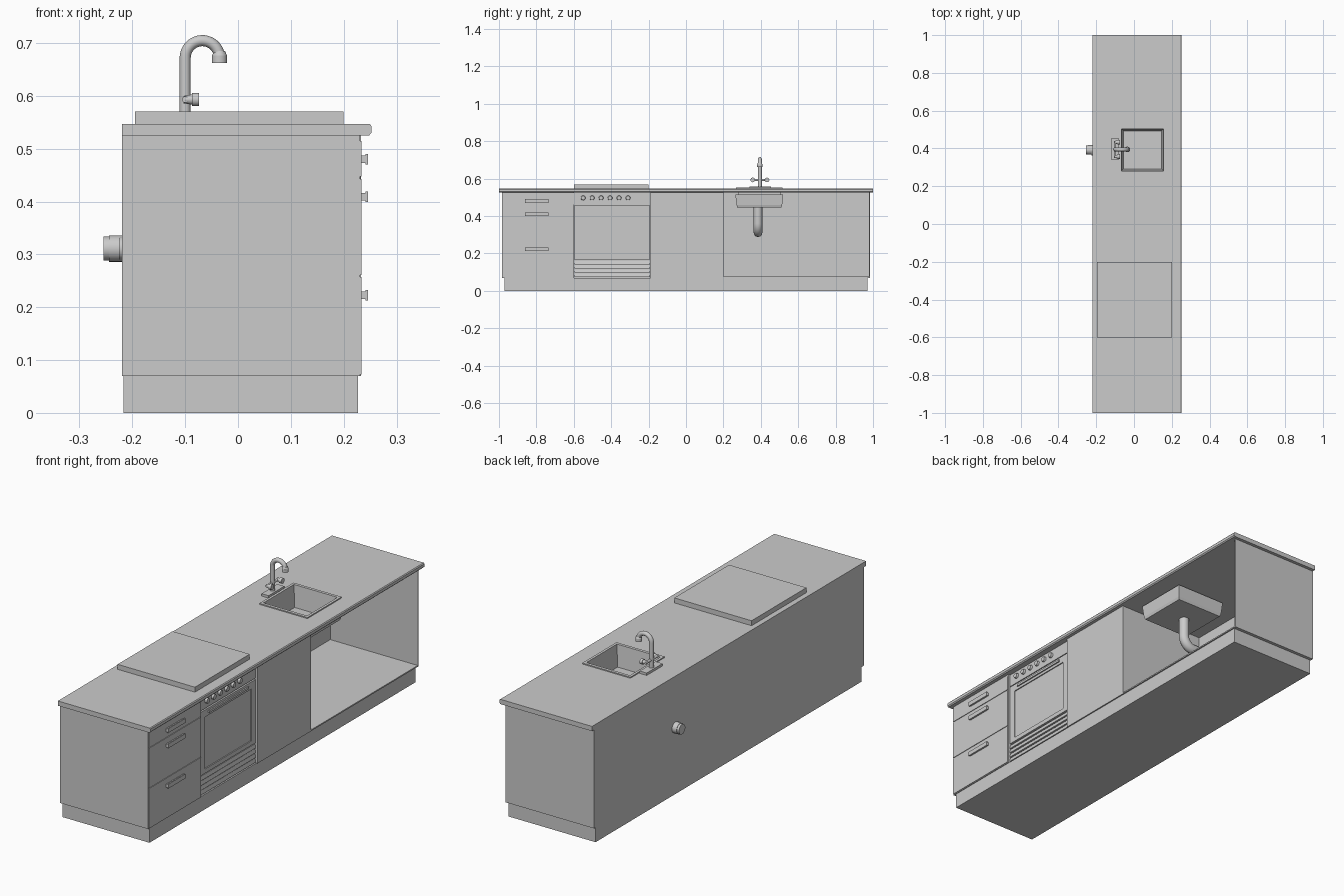
import bpy, bmesh
from math import pi, sin, cos
from mathutils import Matrix, Vector

if "Cube" in bpy.data.objects:
    bpy.data.objects.remove(bpy.data.objects["Cube"])


def finish(name, bm, smooth=False):
    bmesh.ops.recalc_face_normals(bm, faces=bm.faces)
    me = bpy.data.meshes.new(name)
    bm.to_mesh(me)
    bm.free()
    ob = bpy.data.objects.new(name, me)
    bpy.context.collection.objects.link(ob)
    if smooth:
        smooth_angle(ob)
    return ob


def select(ob):
    bpy.ops.object.select_all(action='DESELECT')
    ob.select_set(True)
    bpy.context.view_layer.objects.active = ob


def smooth_angle(ob):
    select(ob)
    bpy.ops.object.shade_smooth_by_angle(angle=0.6)


def box(name, x, y, z):
    bm = bmesh.new()
    bmesh.ops.create_cube(bm, size=1)
    for v in bm.verts:
        v.co = [r[0] + (c + 0.5) * (r[1] - r[0]) for c, r in zip(v.co, (x, y, z))]
    return finish(name, bm)


def extrude_y(name, profile, y0, y1):
    bm = bmesh.new()
    f = bm.faces.new([bm.verts.new((x, y0, z)) for x, z in profile])
    r = bmesh.ops.extrude_face_region(bm, geom=[f])
    bmesh.ops.translate(bm, vec=(0, y1 - y0, 0),
                        verts=[v for v in r['geom'] if isinstance(v, bmesh.types.BMVert)])
    return finish(name, bm)


def rod(name, a, b, r1, r2=None, n=24):
    a, b = Vector(a), Vector(b)
    d = b - a
    bm = bmesh.new()
    rot = d.to_track_quat('Z', 'Y').to_matrix().to_4x4()
    bmesh.ops.create_cone(bm, cap_ends=True, segments=n, radius1=r1,
                          radius2=r1 if r2 is None else r2, depth=d.length,
                          matrix=Matrix.Translation((a + b) / 2) @ rot)
    return finish(name, bm, True)


def tube(name, pts, r):
    cu = bpy.data.curves.new(name, 'CURVE')
    cu.dimensions = '3D'
    cu.bevel_depth = r
    cu.bevel_resolution = 4
    cu.use_fill_caps = True
    sp = cu.splines.new('POLY')
    sp.points.add(len(pts) - 1)
    for p, c in zip(sp.points, pts):
        p.co = (*c, 1)
    ob = bpy.data.objects.new(name, cu)
    bpy.context.collection.objects.link(ob)
    select(ob)
    bpy.ops.object.convert(target='MESH')
    smooth_angle(bpy.context.object)


def arc_xz(cx, cz, r, a0, a1, y, n=12):
    return [(cx + r * cos(a0 + (a1 - a0) * i / n), y,
             cz + r * sin(a0 + (a1 - a0) * i / n)) for i in range(n + 1)]


# plinth and carcass
XB, XF, Z0, Z1 = -0.22, 0.231, 0.07, 0.525
T = 0.006
box("plinth", (-0.217, 0.227), (-0.97, 0.97), (0, Z0))
box("drawer_cabinet", (XB, XF), (-0.985, -0.6), (Z0, Z1))
box("oven_body", (XB, 0.216), (-0.6, -0.19), (Z0, Z1))
box("closed_cabinet", (XB, 0.233), (-0.19, 0.2), (Z0, Z1))
box("niche_back", (XB, XB + T), (0.2, 0.985), (Z0, Z1))
box("niche_floor", (XB, 0.233), (0.2, 0.985), (Z0, Z0 + T))
box("niche_side", (XB, 0.233), (0.985 - T, 0.985), (Z0, Z1))

# worktop with rounded front edge and sink cut-out
edge = [(0.2525, 0.543), (0.2525, 0.53), (0.248, 0.525)]
top = extrude_y("worktop", [(XB, Z1), (XB, 0.547), (0.249, 0.547)] + edge, -1, 1)
cutter = box("sink_cutter", (-0.069, 0.159), (0.279, 0.505), (0.4, 0.6))
cutter.hide_render = True
mod = top.modifiers.new("sink_hole", 'BOOLEAN')
mod.operation = 'DIFFERENCE'
mod.object = cutter
select(top)
bpy.ops.object.modifier_apply(modifier=mod.name)
bpy.data.objects.remove(cutter)

# hob
box("hob", (-0.195, 0.2), (-0.6, -0.2), (0.547, 0.57))

# drawer fronts with T-section handles
for i, (a, b, h) in enumerate([(0.447, 0.515, 0.48), (0.261, 0.443, 0.409), (0.073, 0.257, 0.223)]):
    box(f"drawer_front_{i}", (XF - 0.004, 0.234), (-0.983, -0.603), (a, b))
    s = 0.007
    prof = [(0.233, h - s), (0.241, h - s), (0.241, h - 0.01), (0.246, h - 0.01),
            (0.246, h + 0.01), (0.241, h + 0.01), (0.241, h + s), (0.233, h + s)]
    extrude_y(f"drawer_handle_{i}", prof, -0.86, -0.735)

# oven: control panel, knobs, framed door, vents
box("oven_control_panel", (0.21, 0.224), (-0.598, -0.192), (0.463, 0.522))
for i in range(6):
    y = -0.55 + i * 0.048
    rod(f"oven_knob_{i}", (0.222, y, 0.497), (0.234, y, 0.497), 0.013, 0.011, 16)
for name, y, z in [("left", (-0.595, -0.565), (0.165, 0.458)),
                   ("right", (-0.225, -0.195), (0.165, 0.458)),
                   ("top", (-0.565, -0.225), (0.425, 0.458)),
                   ("bottom", (-0.565, -0.225), (0.165, 0.185))]:
    box("oven_door_" + name, (0.21, 0.226), y, z)
box("oven_window", (0.21, 0.221), (-0.565, -0.225), (0.185, 0.425))
box("oven_handle", (0.222, 0.232), (-0.54, -0.25), (0.437, 0.447))
for i in range(4):
    z = 0.075 + i * 0.022
    extrude_y(f"oven_vent_{i}", [(0.212, z), (0.226, z), (0.222, z + 0.018), (0.212, z + 0.018)],
              -0.597, -0.193)

# sink: lofted rectangular rings, from drain floor up over the rim and down outside
SX, SY = 0.045, 0.392
rings = [(0.100, 0.100, 0.453), (0.111, 0.111, 0.552), (0.123, 0.125, 0.552),
         (0.123, 0.125, 0.547), (0.1135, 0.1125, 0.547), (0.1135, 0.1125, 0.515),
         (0.128, 0.128, 0.515), (0.123, 0.122, 0.46), (0.119, 0.118, 0.447)]
bm = bmesh.new()
loops = [[bm.verts.new((SX + sx * w, SY + sy * d, z))
          for sx, sy in ((-1, -1), (1, -1), (1, 1), (-1, 1))] for w, d, z in rings]
for a, b in zip(loops, loops[1:]):
    for k in range(4):
        bm.faces.new((a[k], a[k - 1], b[k - 1], b[k]))
bm.faces.new(loops[0])
bm.faces.new(loops[-1])
finish("sink_basin", bm)
rod("sink_drain", (0.03, SY, 0.45), (0.03, SY, 0.456), 0.022)

# waste pipe leaving through the back
PY, PZ = 0.385, 0.311
tube("waste_pipe", [(0.03, PY, 0.449)] + arc_xz(-0.02, PZ + 0.05, 0.05, 0, -pi / 2, PY)
     + [(-0.225, PY, PZ)], 0.023)
rod("pipe_collar", (-0.218, SY, PZ), (-0.244, SY, PZ), 0.025)
rod("pipe_end", (-0.243, SY, PZ), (-0.255, SY, PZ), 0.023)

# tap: base, gooseneck, nozzle, two cross-bar valves
FY = 0.395
box("tap_base", (-0.118, -0.082), (FY - 0.055, FY + 0.06), (0.547, 0.558))
tube("tap_spout", [(-0.1, FY, 0.55)] + arc_xz(-0.0675, 0.672, 0.0325, pi, 0.1, FY, 20), 0.0105)
rod("tap_nozzle_neck", (-0.035, FY, 0.685), (-0.035, FY, 0.675), 0.0105, 0.0145)
rod("tap_nozzle", (-0.035, FY, 0.676), (-0.035, FY, 0.662), 0.0145)
rod("tap_crossbar", (-0.1, FY - 0.045, 0.593), (-0.1, FY + 0.045, 0.593), 0.006, n=16)
for s in (-1, 1):
    y = FY + s * 0.038
    rod(f"tap_valve_stem_{s}", (-0.103, y, 0.593), (-0.085, y, 0.593), 0.007, 0.01, 16)
    rod(f"tap_valve_knob_{s}", (-0.087, y, 0.593), (-0.074, y, 0.593), 0.0125, n=16)
